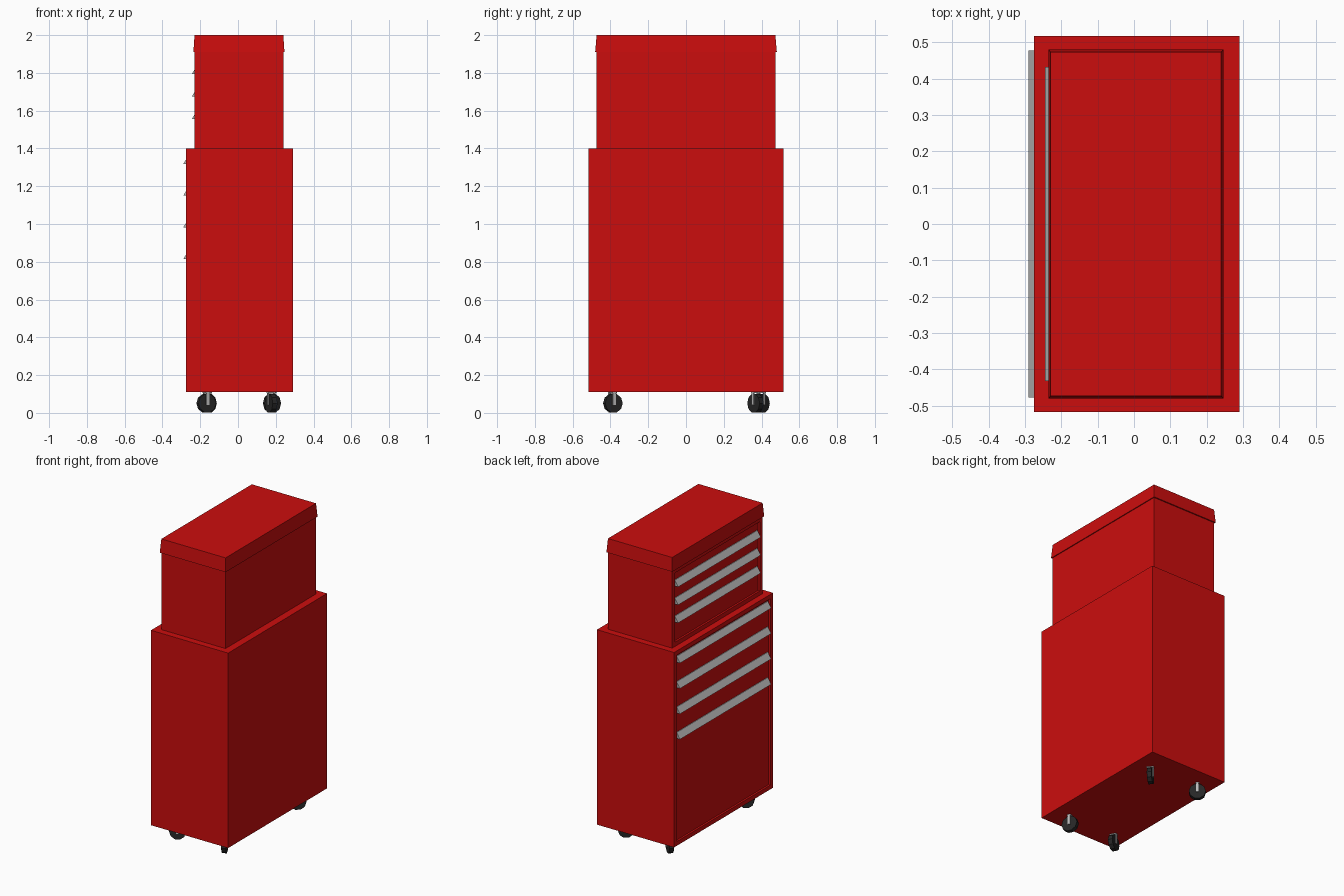
import bpy
import bmesh
import math
from mathutils import Matrix, Vector

cube = bpy.data.objects.get("Cube")
if cube:
    bpy.data.objects.remove(cube, do_unlink=True)


def material(name, color):
    m = bpy.data.materials.new(name)
    m.use_nodes = True
    m.diffuse_color = (*color, 1)
    m.node_tree.nodes["Principled BSDF"].inputs["Base Color"].default_value = (*color, 1)
    return m


RED = material("red enamel", (0.6, 0.004, 0.004))
STEEL = material("grey steel", (0.5, 0.5, 0.5))
RUBBER = material("black rubber", (0.02, 0.02, 0.02))


def finish(name, bm, mat):
    bmesh.ops.recalc_face_normals(bm, faces=bm.faces)
    mesh = bpy.data.meshes.new(name)
    bm.to_mesh(mesh)
    bm.free()
    mesh.materials.append(mat)
    obj = bpy.data.objects.new(name, mesh)
    bpy.context.collection.objects.link(obj)
    return obj


def add_box(bm, low, high, transform=Matrix()):
    low, high = Vector(low), Vector(high)
    place = Matrix.Translation((low + high) / 2) @ Matrix.Diagonal((*(high - low), 1))
    return bmesh.ops.create_cube(bm, size=1, matrix=transform @ place)["verts"]


# Cabinet with a framed, recessed drawer side
def cabinet(name, low, high, frame=0.04, recess=0.013):
    bm = bmesh.new()
    add_box(bm, low, high)
    bm.normal_update()
    side = min(bm.faces, key=lambda f: f.calc_center_median().x)
    bmesh.ops.inset_region(bm, faces=[side], thickness=frame)
    bmesh.ops.translate(bm, verts=bmesh.ops.extrude_discrete_faces(bm, faces=[side])["faces"][0].verts,
                        vec=(recess, 0, 0))
    return finish(name, bm, RED)


# Wedge-shaped drawer pull running along y
def handle(name, x, z, half_length):
    bm = bmesh.new()
    profile = [(x + 0.014, z + 0.02), (x + 0.009, z + 0.02), (x - 0.015, z - 0.019), (x + 0.014, z - 0.019)]
    face = bm.faces.new([bm.verts.new((px, -half_length, pz)) for px, pz in profile])
    new = bmesh.ops.extrude_face_region(bm, geom=[face])["geom"]
    bmesh.ops.translate(bm, verts=[v for v in new if isinstance(v, bmesh.types.BMVert)],
                        vec=(0, 2 * half_length, 0))
    return finish(name, bm, STEEL)


# Swivelled caster: faceted wheel, fork cheeks and top plate
def caster(name, x, y, angle):
    turn = Matrix.Translation((x, y, 0)) @ Matrix.Rotation(math.radians(angle), 4, "Z")
    bm = bmesh.new()
    place = turn @ Matrix.Translation((0, 0, 0.051)) @ Matrix.Rotation(math.pi / 2, 4, "Y")
    bmesh.ops.create_cone(bm, cap_ends=True, segments=10, radius1=0.051, radius2=0.051,
                          depth=0.028, matrix=place)
    finish(name + "_wheel", bm, RUBBER)
    bm = bmesh.new()
    for s in (-1, 1):
        add_box(bm, (s * 0.018 - 0.003, -0.008, 0.042), (s * 0.018 + 0.003, 0.008, 0.108), turn)
    add_box(bm, (-0.021, -0.012, 0.104), (0.021, 0.012, 0.111), turn)
    finish(name + "_fork", bm, STEEL)


cabinet("lower_cabinet", (-0.275, -0.517, 0.11), (0.29, 0.517, 1.4))
cabinet("upper_chest", (-0.23, -0.473, 1.4), (0.24, 0.473, 1.915))

# Lid flaring slightly toward its lower rim
bm = bmesh.new()
for v in add_box(bm, (-0.236, -0.481, 1.91), (0.246, 0.481, 2.0)):
    if v.co.z > 1.95:
        v.co.x -= math.copysign(0.006, v.co.x)
        v.co.y -= math.copysign(0.008, v.co.y)
finish("lid", bm, RED)

for i in range(4):
    handle(f"lower_handle_{i + 1}", -0.275, 1.337 - 0.168 * i, 0.477)
for i in range(3):
    handle(f"upper_handle_{i + 1}", -0.23, 1.812 - 0.119 * i, 0.432)

caster("front_left_caster", 0.175, -0.387, 25)
caster("front_right_caster", -0.168, -0.39, 115)
caster("back_left_caster", 0.18, 0.368, 130)
caster("back_right_caster", -0.16, 0.4, 50)
